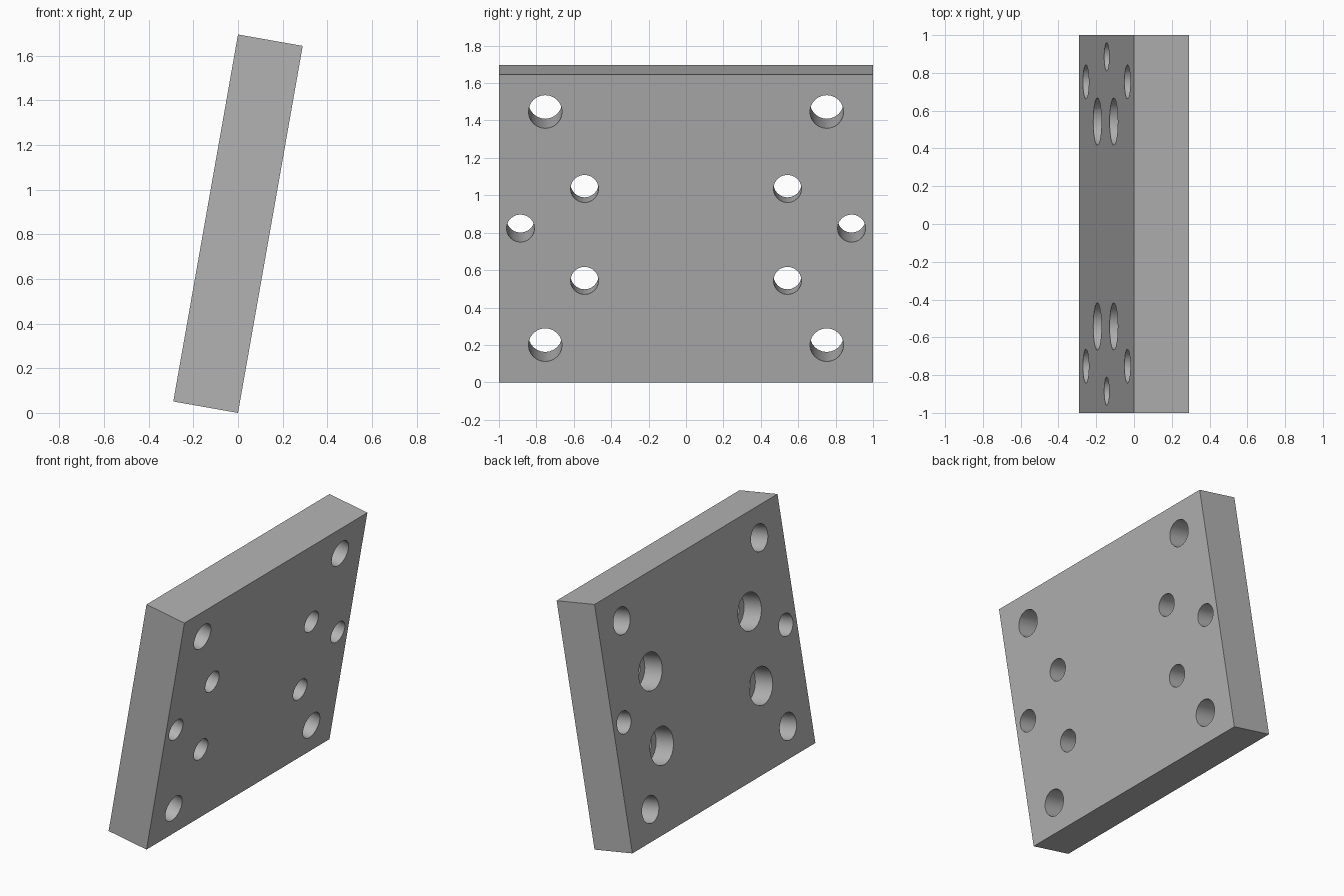
import bpy, bmesh
from math import radians
from mathutils import Matrix

if "Cube" in bpy.data.objects:
    bpy.data.objects.remove(bpy.data.objects["Cube"], do_unlink=True)

WIDTH, LENGTH, THICK = 2.0, 1.67, 0.2945
TILT = radians(10)
SIDES = 24
BORE_DEPTH = 0.135

grey = bpy.data.materials.new("machined_grey")
grey.use_nodes = True
colour = (0.45, 0.45, 0.45, 1)
grey.diffuse_color = colour
grey.node_tree.nodes["Principled BSDF"].inputs["Base Color"].default_value = colour


def make_object(name, bm):
    mesh = bpy.data.meshes.new(name)
    bmesh.ops.recalc_face_normals(bm, faces=bm.faces)
    bm.to_mesh(mesh)
    bm.free()
    mesh.materials.append(grey)
    obj = bpy.data.objects.new(name, mesh)
    bpy.context.collection.objects.link(obj)
    return obj


def drill(name, holes, x0, x1):
    """Cylinders across the plate, mirrored left to right; holes are (y, z, radius)."""
    bm = bmesh.new()
    for y, z, r in holes:
        for side in (-1, 1):
            place = Matrix.Translation(((x0 + x1) / 2, side * y, z)) @ Matrix.Rotation(radians(90), 4, "Y")
            bmesh.ops.create_cone(bm, cap_ends=True, segments=SIDES, radius1=r, radius2=r,
                                  depth=x1 - x0, matrix=place)
    cutter = make_object(name, bm)
    cutter.hide_render = True
    return cutter


# Rectangular plate, standing on its lower right edge
bm = bmesh.new()
bmesh.ops.create_cube(bm, size=1, matrix=Matrix.Translation((-THICK / 2, 0, LENGTH / 2))
                      @ Matrix.Diagonal((THICK, WIDTH, LENGTH, 1)))
plate = make_object("mounting_plate", bm)

# Corner holes, side holes and bolt holes, the bolt holes counterbored on the left face
corners = [(0.7525, z, 0.09) for z in (0.203, 1.469)]
sides = [(0.885, 0.836, 0.075)]
bolts = [(0.5425, z, 0.075) for z in (0.552, 1.051)]
bores = [(y, z, 0.125) for y, z, r in bolts]
cutters = [drill("through_hole_cutter", corners + sides + bolts, -THICK - 0.1, 0.1),
           drill("counterbore_cutter", bores, -THICK - 0.1, -THICK + BORE_DEPTH)]

bpy.ops.object.select_all(action="DESELECT")
plate.select_set(True)
bpy.context.view_layer.objects.active = plate
for cutter in cutters:
    cut = plate.modifiers.new(cutter.name, "BOOLEAN")
    cut.operation, cut.solver, cut.object = "DIFFERENCE", "EXACT", cutter
    bpy.ops.object.modifier_apply(modifier=cut.name)
    bpy.data.objects.remove(cutter, do_unlink=True)

# Smooth hole walls with crisp rims, then lean the plate
bpy.ops.object.shade_smooth_by_angle(angle=radians(30))
plate.rotation_euler.y = TILT
